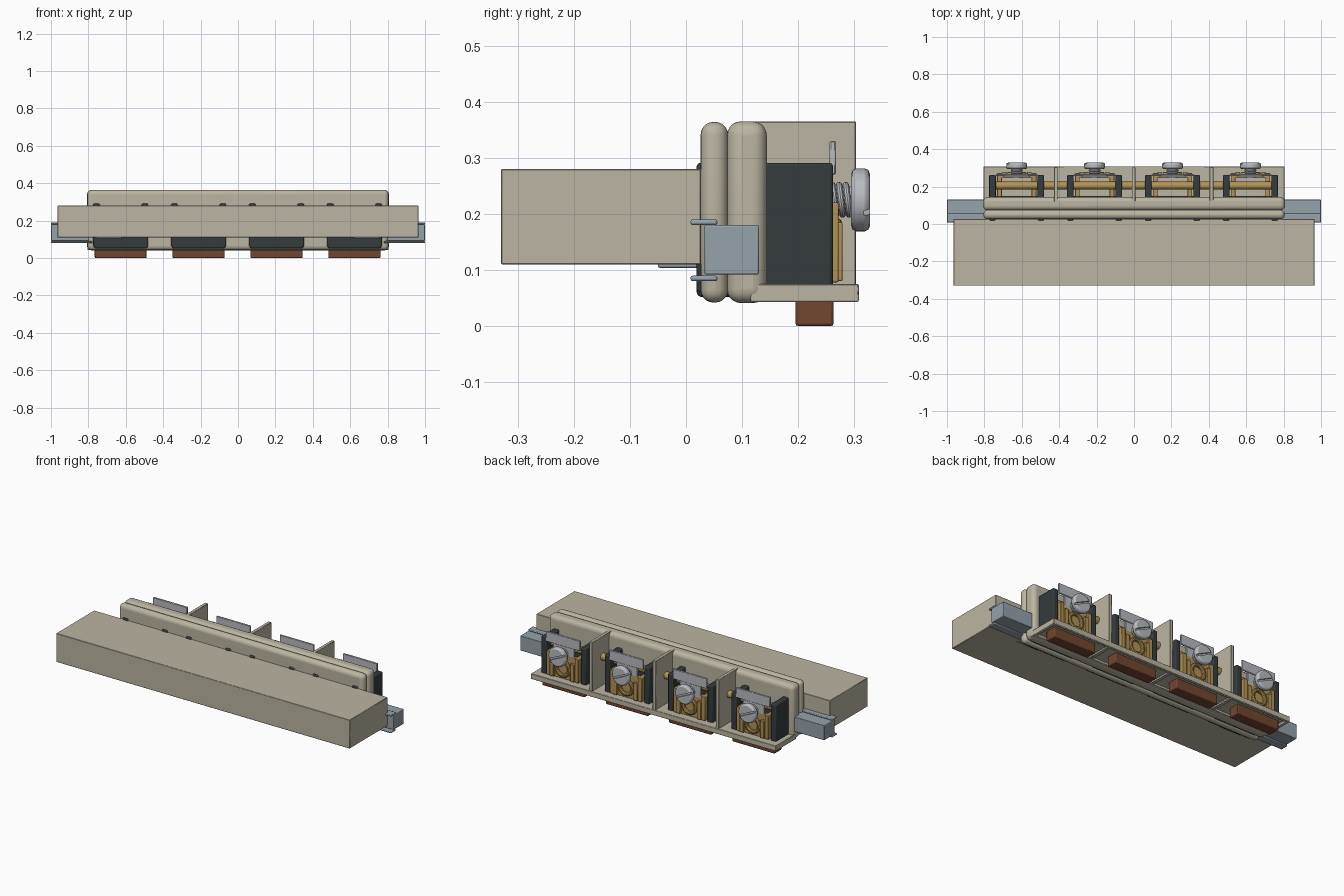
import bpy, math
from math import radians, pi

if "Cube" in bpy.data.objects:
    bpy.data.objects.remove(bpy.data.objects["Cube"])


def mat(name, r, g, b):
    m = bpy.data.materials.new(name)
    m.diffuse_color = (r, g, b, 1)
    m.use_nodes = True
    m.node_tree.nodes["Principled BSDF"].inputs["Base Color"].default_value = m.diffuse_color
    return m


BEIGE = mat("beige plastic", 0.50, 0.46, 0.36)
BLACK = mat("black plastic", 0.035, 0.045, 0.047)
BROWN = mat("brown plastic", 0.17, 0.062, 0.03)
BRASS = mat("brass", 0.45, 0.29, 0.09)
STEEL = mat("steel", 0.48, 0.50, 0.53)
CLIP = mat("blue grey metal", 0.30, 0.36, 0.41)


def finish(o, name, m, bevel=0, segs=2):
    o.name = name
    o.data.materials.append(m)
    if bevel:
        b = o.modifiers.new("bevel", 'BEVEL')
        b.width, b.segments, b.limit_method = bevel, segs, 'ANGLE'
    bpy.ops.object.shade_smooth_by_angle(angle=radians(35))
    return o


def box(name, x, y, z, m, bevel=0, segs=2):
    bpy.ops.mesh.primitive_cube_add(
        size=1, location=((x[0] + x[1]) / 2, (y[0] + y[1]) / 2, (z[0] + z[1]) / 2))
    o = bpy.context.object
    o.scale = (x[1] - x[0], y[1] - y[0], z[1] - z[0])
    bpy.ops.object.transform_apply(location=False, rotation=False, scale=True)
    return finish(o, name, m, bevel, segs)


def rod(name, c, r, length, m, axis='Y', bevel=0, verts=32):
    rot = (pi / 2, 0, 0) if axis == 'Y' else (0, pi / 2, 0)
    bpy.ops.mesh.primitive_cylinder_add(
        vertices=verts, radius=r, depth=length, location=c, rotation=rot)
    return finish(bpy.context.object, name, m, bevel)


def ring(name, c, R, r, m, rot):
    bpy.ops.mesh.primitive_torus_add(
        major_radius=R, minor_radius=r, major_segments=32, minor_segments=10,
        location=c, rotation=rot)
    return finish(bpy.context.object, name, m)


# front block and the two rounded body plates
box("front_block", (-0.965, 0.965), (-0.33, 0.027), (0.11, 0.28), BEIGE, 0.002, 1)
box("front_body_plate", (-0.805, 0.805), (0.026, 0.075), (0.042, 0.364), BEIGE, 0.023, 5)
box("rear_body_plate", (-0.807, 0.807), (0.073, 0.144), (0.041, 0.365), BEIGE, 0.025, 5)

# terminal shelf: floor with a shallow rim underneath
box("shelf_floor", (-0.805, 0.805), (0.115, 0.308), (0.055, 0.075), BEIGE, 0.002, 1)
box("shelf_rear_rim", (-0.805, 0.805), (0.29, 0.308), (0.043, 0.06), BEIGE, 0.003)
box("shelf_front_rim", (-0.805, 0.805), (0.115, 0.15), (0.043, 0.06), BEIGE, 0.003)
for s in (-1, 1):
    xs = sorted((s * 0.785, s * 0.805))
    box("shelf_end_rim", xs, (0.12, 0.305), (0.043, 0.06), BEIGE, 0.003)

# dividers between the terminals and the ribs below them
for i in (-1, 0, 1):
    x = i * 0.416 - 0.002
    box("divider", (x - 0.01, x + 0.01), (0.11, 0.303), (0.07, 0.365), BEIGE, 0.002, 1)
    box("shelf_rib", (x - 0.01, x + 0.01), (0.14, 0.295), (0.045, 0.06), BEIGE, 0.002, 1)

# end clips: block plus two flanges, and the thin pad beneath the front block
for s in (-1, 1):
    xs = sorted((s * 0.78, s * 1.0))
    box("clip_body", xs, (0.033, 0.13), (0.092, 0.18), CLIP, 0.003)
    for z in (0.08, 0.18):
        box("clip_flange", xs, (0.008, 0.056), (z, z + 0.01), CLIP, 0.004)
    xs = sorted((s * 0.62, s * 0.76))
    box("under_pad", xs, (-0.05, 0.03), (0.104, 0.112), CLIP, 0.003)

# brass rod running through all terminals
rod("common_rod", (0.01, 0.205, 0.245), 0.021, 1.51, BRASS, 'X', 0.003)


def slotted_head(x):
    head = rod("screw_head", (x, 0.311, 0.225), 0.056, 0.033, STEEL, 'Y', 0.009, 40)
    bpy.ops.mesh.primitive_cube_add(size=1, location=(x, 0.328, 0.225),
                                    rotation=(0, radians(25), 0))
    cut = bpy.context.object
    cut.scale = (0.15, 0.022, 0.01)
    b = head.modifiers.new("slot", 'BOOLEAN')
    b.operation, b.object, b.solver = 'DIFFERENCE', cut, 'EXACT'
    bpy.context.view_layer.objects.active = head
    for md in [md.name for md in head.modifiers if md.type in {'BEVEL', 'BOOLEAN'}]:
        bpy.ops.object.modifier_apply(modifier=md)
    bpy.data.objects.remove(cut)


def terminal(cx):
    # black housing: front part and two cheeks
    box("terminal_housing", (cx - 0.143, cx + 0.143), (0.019, 0.15), (0.052, 0.2), BLACK, 0.008)
    for s in (-1, 1):
        xs = sorted((cx + s * 0.112, cx + s * 0.147))
        box("terminal_cheek", xs, (0.019, 0.262), (0.06, 0.291), BLACK, 0.006)
        xs = sorted((cx + s * 0.08, cx + s * 0.105))
        box("brass_side", xs, (0.145, 0.272), (0.078, 0.22), BRASS, 0.003)
        xs = sorted((cx + s * 0.055, cx + s * 0.08))
        box("brass_front_strip", xs, (0.262, 0.279), (0.08, 0.185), BRASS, 0.003)
    # brown foot
    box("brown_foot", (cx - 0.139, cx + 0.139), (0.195, 0.263), (0, 0.07), BROWN, 0.005)
    # brass clamp plate and wire ring
    box("brass_plate", (cx - 0.1, cx + 0.1), (0.245, 0.262), (0.075, 0.22), BRASS, 0.003)
    ring("wire_ring", (cx, 0.268, 0.14), 0.042, 0.011, BRASS, (pi / 2, 0, 0))
    # label tag with a lip below
    box("label_tag", (cx - 0.112, cx + 0.112), (0.256, 0.267), (0.27, 0.33), STEEL, 0.002, 1)
    tab = box("tag_bracket", (cx - 0.07, cx + 0.07), (0.25, 0.262), (0.2, 0.28), STEEL, 0.002, 1)
    # screw: core, tilted threads, slotted head
    rod("screw_core", (cx, 0.272, 0.225), 0.024, 0.05, STEEL)
    for y in (0.264, 0.276, 0.288):
        ring("screw_thread", (cx, y, 0.225), 0.026, 0.006, STEEL, (pi / 2 + 0.12, 0, 0))
    slotted_head(cx)


for i in range(4):
    terminal(-0.627 + i * 0.4165)
